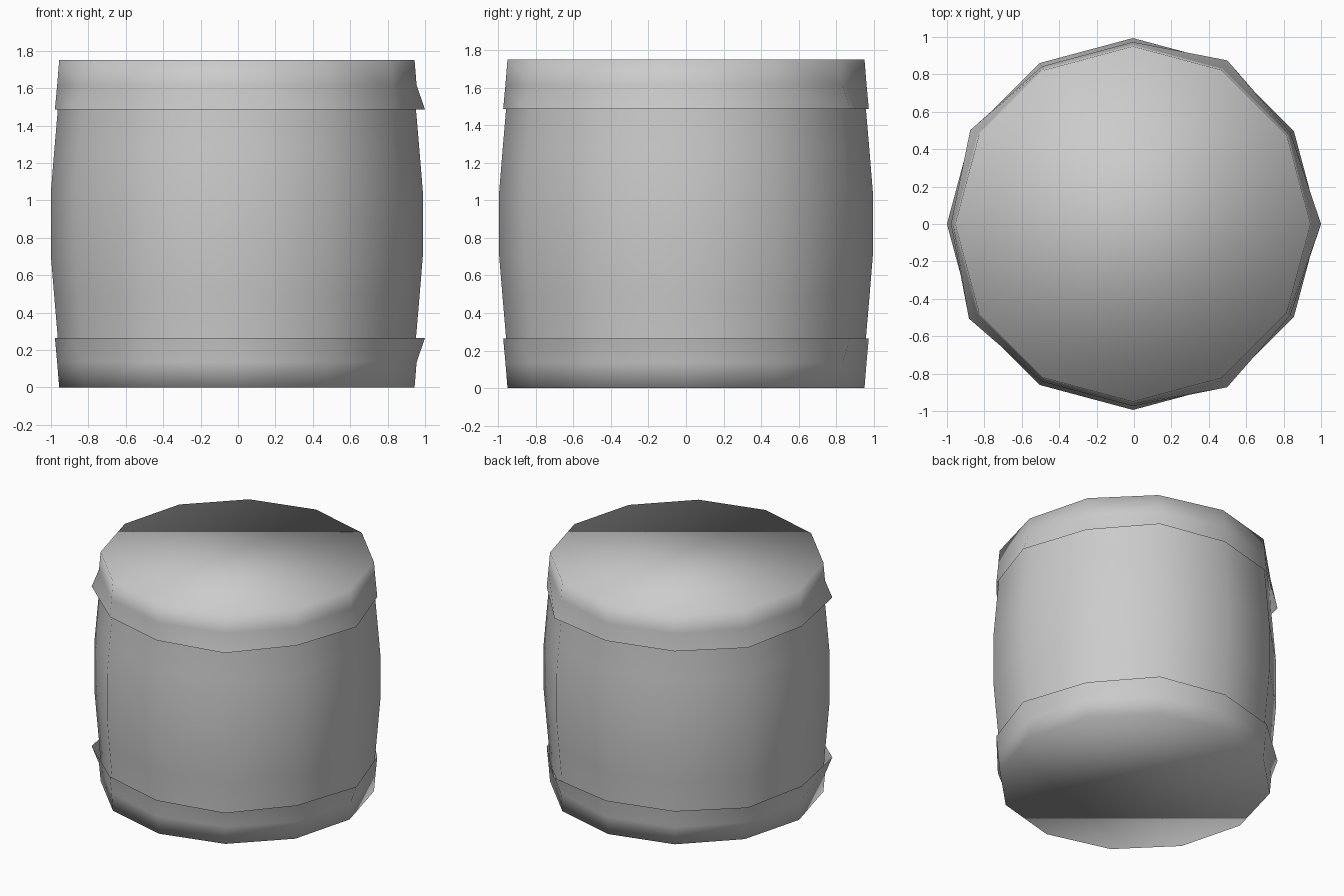
import bpy, bmesh
from math import cos, sin, radians

if "Cube" in bpy.data.objects:
    bpy.data.objects.remove(bpy.data.objects["Cube"])

SIDES = 12
CX = -0.006      # slight offset caused by the dented hoops
H = 1.75

# Hoop lips that are bent outwards, by angle in degrees
BENT = {0: 1.006, 60: 1.01, 300: 1.008, 150: 1.004, 210: 1.012}


def lathe(name, rings, cap=False, flip=False):
    """rings: list of (z, radius function of angle); cap closes the first ring."""
    bm = bmesh.new()
    loops = []
    for z, rad in rings:
        loop = []
        for i in range(SIDES):
            a = i * 360 // SIDES
            r = rad(a)
            loop.append(bm.verts.new((CX + r * cos(radians(a)), r * sin(radians(a)),
                                      H - z if flip else z)))
        loops.append(loop)
    for lo, hi in zip(loops, loops[1:]):
        for i in range(SIDES):
            j = (i + 1) % SIDES
            bm.faces.new((lo[i], lo[j], hi[j], hi[i]))
    if cap:
        bm.faces.new(loops[0][::-1])
    if flip:
        bmesh.ops.reverse_faces(bm, faces=bm.faces[:])
    for f in bm.faces:
        f.smooth = True
    me = bpy.data.meshes.new(name)
    bm.to_mesh(me)
    bm.free()
    ob = bpy.data.objects.new(name, me)
    bpy.context.collection.objects.link(ob)
    return ob


def const(r):
    return lambda a: r


# Bulging barrel wall, running up inside the hoops
wall = [(0.14, 0.952), (0.27, 0.958), (0.48, 0.976), (0.70, 0.994),
        (1.05, 0.994), (1.27, 0.976), (1.48, 0.958), (1.61, 0.952)]
lathe("barrel_wall", [(z, const(r)) for z, r in wall])

# End caps, each with its flared hoop in one smooth shell
hoop = [(0.0, const(0.95)),
        (0.135, const(0.961)),
        (0.265, lambda a: BENT.get(a, 0.973))]
lathe("bottom_hoop_and_cap", hoop, cap=True)
lathe("top_hoop_and_cap", hoop, cap=True, flip=True)
